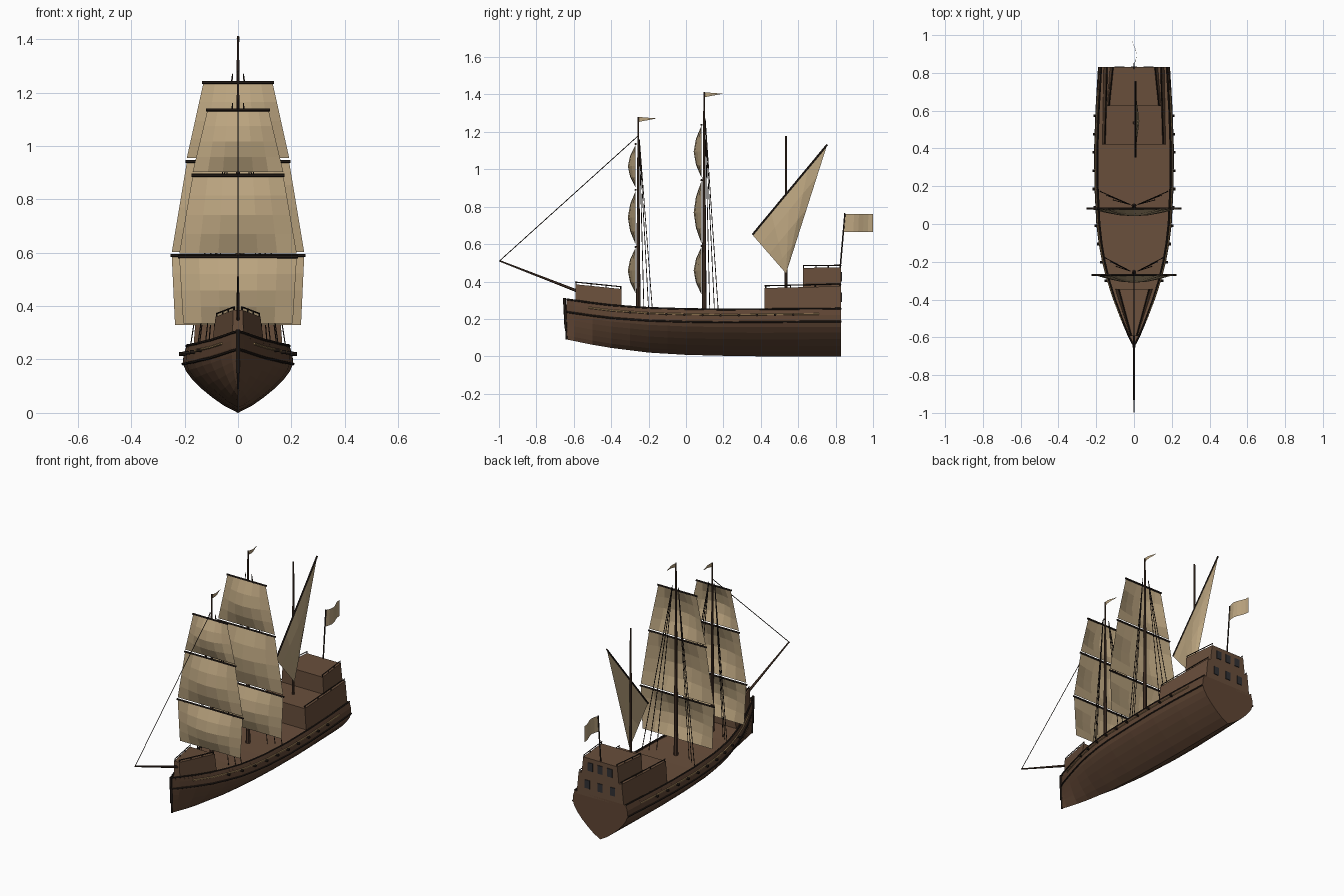
import bpy, bmesh, math
from mathutils import Vector as V

if "Cube" in bpy.data.objects:
    bpy.data.objects.remove(bpy.data.objects["Cube"])


def material(name, rgb):
    m = bpy.data.materials.new(name)
    m.diffuse_color = (*rgb, 1)
    m.use_nodes = True
    m.node_tree.nodes["Principled BSDF"].inputs["Base Color"].default_value = m.diffuse_color
    return m


HULL = material("hull_brown", (.115, .060, .034))
DECK = material("deck_brown", (.140, .077, .044))
MAST = material("mast_brown", (.070, .038, .024))
DARK = material("dark_timber", (.023, .015, .011))
SAIL = material("sail_canvas", (.50, .375, .215))
TRIM = material("ochre_trim", (.40, .26, .12))
GLASS = material("window_glass", (.030, .030, .034))


def finish(name, bm, mat, normals=True):
    if normals:
        bmesh.ops.recalc_face_normals(bm, faces=bm.faces)
    me = bpy.data.meshes.new(name)
    bm.to_mesh(me)
    bm.free()
    me.materials.append(mat)
    ob = bpy.data.objects.new(name, me)
    bpy.context.collection.objects.link(ob)
    return ob


def rod(bm, a, b, r1, r2=None, n=6):
    a, b = V(a), V(b)
    d = b - a
    mtx = d.to_track_quat('Z', 'Y').to_matrix().to_4x4()
    mtx.translation = (a + b) / 2
    bmesh.ops.create_cone(bm, cap_ends=True, segments=n, radius1=r1,
                          radius2=r1 if r2 is None else r2, depth=d.length, matrix=mtx)


def rods(name, paths, r, mat, r2=None, n=6):
    bm = bmesh.new()
    for p in paths:
        for a, b in zip(p, p[1:]):
            rod(bm, a, b, r, r2, n)
    return finish(name, bm, mat)


def box(bm, c, s):
    r = bmesh.ops.create_cube(bm, size=1)
    for v in r['verts']:
        v.co = V([v.co[i] * s[i] + c[i] for i in range(3)])


def sheet(name, f, nu, nv, mat):
    bm = bmesh.new()
    g = [[bm.verts.new(f(u / nu, v / nv)) for u in range(nu + 1)] for v in range(nv + 1)]
    for j in range(nv):
        for i in range(nu):
            bm.faces.new((g[j][i], g[j][i + 1], g[j + 1][i + 1], g[j + 1][i]))
    bmesh.ops.remove_doubles(bm, verts=bm.verts, dist=1e-5)
    return finish(name, bm, mat)


def lerp(table, x):
    for (a, p), (b, q) in zip(table, table[1:]):
        if x <= b:
            return p + (q - p) * max(0, (x - a) / (b - a))
    return table[-1][1]


# Hull lines: half breadth, keel height and sheer height along y, plus one section
BEAM = [(-.638, .004), (-.6, .025), (-.5, .068), (-.4, .107), (-.3, .14), (-.2, .166),
        (-.1, .184), (0, .196), (.2, .206), (.4, .207), (.6, .2), (.83, .186)]
KEEL = [(-.638, .09), (-.5, .062), (-.4, .045), (-.2, .02), (0, .008), (.2, .003), (.4, 0), (.83, 0)]
SHEER = [(-.638, .305), (-.5, .285), (-.4, .273), (-.2, .259), (0, .253), (.2, .25), (.83, .255)]
SECTION = [(0, 0), (.1, .24), (.22, .45), (.36, .66), (.5, .83), (.62, .94), (.74, 1), (.87, .985), (1, .93)]
YS = [p[0] for p in BEAM]


def side(y, drop, out=0):
    """Point on the starboard hull surface, a given drop below the sheer."""
    z0, z1 = lerp(KEEL, y), lerp(SHEER, y)
    s = (z1 - drop - z0) / (z1 - z0)
    return V((lerp(BEAM, y) * lerp(SECTION, s) + out, y, z1 - drop))


def flip(path):
    return [V((-p[0], p[1], p[2])) for p in path]


def both(path):
    return [path, flip(path)]


# Hull shell with transom
bm = bmesh.new()
rings = []
for y in YS:
    z0, z1, w = lerp(KEEL, y), lerp(SHEER, y), lerp(BEAM, y)
    half = [(k * w, y, z0 + s * (z1 - z0)) for s, k in SECTION]
    ring = [(-x, yy, z) for x, yy, z in half[:0:-1]] + half
    rings.append([bm.verts.new(p) for p in ring])
for a, b in zip(rings, rings[1:]):
    for i in range(len(a) - 1):
        bm.faces.new((a[i], a[i + 1], b[i + 1], b[i]))
bm.faces.new(rings[-1])
bm.faces.new(rings[0])
finish("hull", bm, HULL)

# Main deck, a little below the gunwale
sheet("main_deck", lambda u, v: V(((2 * u - 1) * side(YS[round(v * 11)], .014).x, YS[round(v * 11)],
                                   side(YS[round(v * 11)], .014).z)), 2, 11, DECK)

# Gunwale, wale and ochre stripe
rods("gunwale", both([side(y, 0) for y in YS]), .005, DARK)
rods("wale", both([side(y, .068, .001) for y in YS]), .005, DARK)
rods("ochre_stripe", both([side(y, .028, .001) for y in [-.52] + YS[3:-2] + [.6, .71]]), .0045, TRIM)

# Guns along both sides
guns = []
for k in range(10):
    p = side(-.3 + .097 * k, .031)
    guns += both([p - V((.02, 0, 0)), p + V((.017, 0, 0))])
rods("guns", guns, .007, DARK, n=8)

# Stem post and keel strip
bm = bmesh.new()
rod(bm, (0, -.638, .09), (0, -.642, .16), .005)
rod(bm, (0, -.642, .15), (0, -.65, .312), .008)
finish("stem_post", bm, DARK)


def castle(name, front, rear, drop=.012, posts=4):
    """Tapered deckhouse from two sections (y, half_bottom, half_top, z_bottom, z_top), with rails."""
    bm = bmesh.new()
    q = [[bm.verts.new(p) for p in ((-b, y, z0), (b, y, z0), (t, y, z1), (-t, y, z1))]
         for y, b, t, z0, z1 in (front, rear)]
    bm.faces.new(q[0])
    bm.faces.new(q[1])
    for i in range(4):
        j = (i + 1) % 4
        bm.faces.new((q[0][i], q[0][j], q[1][j], q[1][i]))
    finish(name, bm, DECK)
    a, b = [V((s[2] - .004, s[0], s[4])) for s in (front, rear)]
    up = V((0, 0, drop))
    paths = both([a + up, b + up])
    for k in range(posts):
        p = a.lerp(b, (k + .05) / (posts - .9))
        paths += both([p, p + up])
    rods(name + "_rail", paths, .003, DARK, n=4)


castle("forecastle", (-.592, .022, .018, .25, .385), (-.345, .1, .084, .24, .36))
castle("quarterdeck", (.42, .168, .158, .23, .365), (.83, .16, .146, .24, .375))
castle("poop_deck", (.625, .143, .136, .36, .473), (.83, .128, .115, .36, .475))

# Stern windows
bm = bmesh.new()
for z, dx in ((.315, .085), (.425, .066)):
    for i in (-1, 0, 1):
        box(bm, (i * dx, .831, z), (.034, .006, .05))
finish("stern_windows", bm, GLASS)


# Square-rigged masts: yards as (z, half width) from the top down, then the foot of the lowest sail
def square_mast(name, y, top, r, yards, foot, shroud_top, spread):
    rods(name + "_mast", [[(0, y, .23), (0, y, top)]], r, MAST, r2=.004, n=8)
    rods(name + "_yards", [[(-w - .004, y - .014, z), (w + .004, y - .014, z)] for z, w in yards], .006, DARK)
    ends = yards[1:] + [foot]
    for k, ((z1, w1), (z0, w0)) in enumerate(zip(yards, ends)):
        bottom = z0 if k == len(yards) - 1 else z0 + .012

        def f(u, v, z1=z1 - .004, w1=w1, w0=w0, z0=bottom):
            puff = math.sin(math.pi * u) * math.sin(math.pi * v)
            return V(((2 * u - 1) * (w1 + (w0 - w1) * v), y - .014 - .042 * puff, z1 + (z0 - z1) * v))
        sheet(f"{name}_sail_{k + 1}", f, 6, 4, SAIL)
    lines = []
    for x, dy in ((.11, .03), (.145, .055), (.178, .075)):
        lines += both([V((.02, y + .006, shroud_top)), V((x * spread, y + dy, .25))])
    rods(name + "_shrouds", lines, .0022, DARK, n=4)
    # Pennant at the masthead
    sheet(name + "_pennant", lambda u, v: V((.006 * math.sin(5 * u), y + .1 * u,
          top - .008 * u - .027 * v * (1 - u))), 4, 1, SAIL)


square_mast("fore", -.255, 1.28, .012, [(1.135, .115), (.89, .17), (.585, .22)], (.335, .205), 1.16, .85)
square_mast("main", .097, 1.412, .013, [(1.238, .13), (.942, .192), (.59, .248)], (.33, .236), 1.27, 1)

# Mizzen mast with slanted yard and three-cornered sail
rods("mizzen_mast", [[(0, .535, .36), (0, .535, 1.178)]], .008, MAST, r2=.005, n=8)
A, B, C = V((.008, .355, .65)), V((.008, .755, 1.132)), V((.008, .535, .443))
rods("mizzen_yard", [[A, B]], .005, DARK)
sheet("mizzen_sail", lambda u, v: A.lerp(B, u).lerp(C, v)
      + V((.02 * math.sin(math.pi * u) * math.sin(math.pi * v), 0, 0)), 4, 4, SAIL)

# Bowsprit and forestay
rods("bowsprit", [[(0, -.54, .333), (0, -.998, .511)]], .008, MAST, r2=.004)
rods("forestay", [[(0, -.996, .511), (0, -.257, 1.178)]], .0022, DARK, n=4)

# Ensign staff and flag at the stern
rods("ensign_staff", [[(0, .824, .47), (0, .85, .765)]], .004, DARK)
sheet("ensign", lambda u, v: V((.014 * math.sin(5 * u), .849 - .008 * v + (.151 + .008 * v) * u,
                                .762 - .098 * v)), 6, 1, SAIL)
